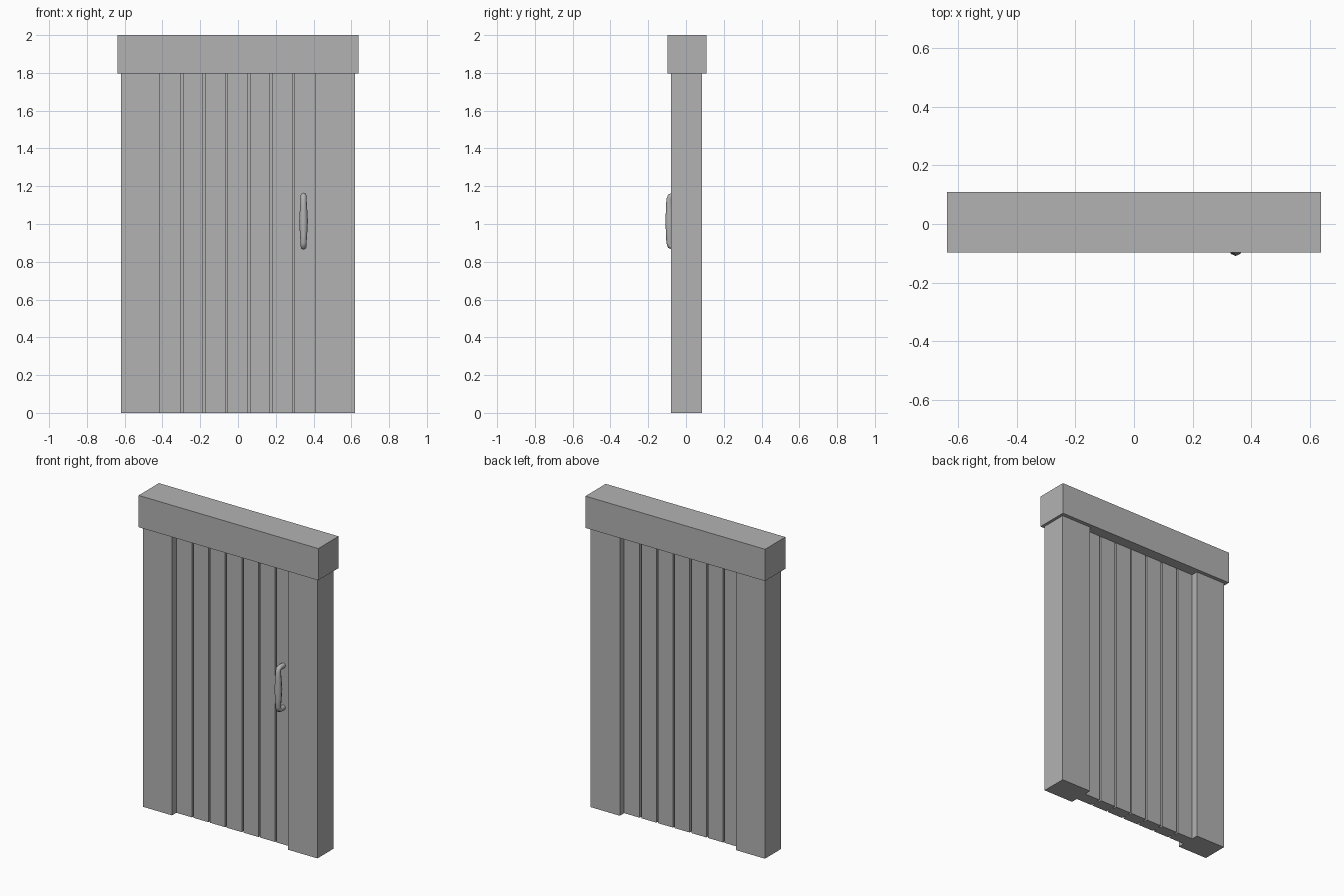
import bpy, bmesh, math
from mathutils import Vector

if "Cube" in bpy.data.objects:
    bpy.data.objects.remove(bpy.data.objects["Cube"])

grey = bpy.data.materials.new("plain_grey")
grey.diffuse_color = (0.45, 0.45, 0.45, 1)
grey.use_nodes = True
grey.node_tree.nodes["Principled BSDF"].inputs["Base Color"].default_value = grey.diffuse_color


def finish(name, bm):
    bmesh.ops.recalc_face_normals(bm, faces=bm.faces)
    mesh = bpy.data.meshes.new(name)
    bm.to_mesh(mesh)
    bm.free()
    mesh.materials.append(grey)
    obj = bpy.data.objects.new(name, mesh)
    bpy.context.collection.objects.link(obj)
    return obj


def box(name, lo, hi):
    bm = bmesh.new()
    bmesh.ops.create_cube(bm, size=1)
    for v in bm.verts:
        v.co = [lo[i] + (v.co[i] + 0.5) * (hi[i] - lo[i]) for i in range(3)]
    return finish(name, bm)


# Frame: two posts and a lintel
box("left_post", (-0.62, -0.08, 0), (-0.413, 0.085, 1.8))
box("right_post", (0.41, -0.08, 0), (0.62, 0.085, 1.8))
box("lintel", (-0.638, -0.097, 1.796), (0.638, 0.109, 2))

# Door: seven planks separated by narrow grooves over a thin core
pitch, gap = 0.1183, 0.011
for i in range(7):
    x = -0.0015 + (i - 3) * pitch
    half = (pitch - gap) / 2
    lo = x - half if i else -0.413
    hi = x + half if i < 6 else 0.41
    box(f"plank_{i + 1}", (lo, -0.036, 0), (hi, 0.041, 1.8))
box("door_core", (-0.413, -0.014, 0), (0.41, 0.019, 1.8))

# Handle: an eight-sided bar swept along a bent path, thicker mid-grip
half_path = [(-0.034, 0.135, 0.016), (-0.070, 0.135, 0.016),
             (-0.083, 0.130, 0.016), (-0.088, 0.115, 0.016),
             (-0.087, 0.070, 0.019)]
path = ([(y, -dz, r) for y, dz, r in half_path] + [(-0.086, 0, 0.023)]
        + half_path[::-1])
points = [Vector((0.347, y, 1.015 + dz)) for y, dz, r in path]
bm = bmesh.new()
rings = []
for i, p in enumerate(points):
    tangent = (points[min(i + 1, len(points) - 1)] - points[max(i - 1, 0)]).normalized()
    side = Vector((1, 0, 0))
    up = tangent.cross(side)
    rings.append([bm.verts.new(p + path[i][2] * (math.cos(a) * side + math.sin(a) * up))
                  for a in (k * math.tau / 8 for k in range(8))])
for a, b in zip(rings, rings[1:]):
    for k in range(8):
        bm.faces.new((a[k], a[(k + 1) % 8], b[(k + 1) % 8], b[k]))
bm.faces.new(rings[0])
bm.faces.new(rings[-1])
handle = finish("door_handle", bm)
bpy.context.view_layer.objects.active = handle
handle.select_set(True)
bpy.ops.object.shade_smooth_by_angle(angle=math.radians(50))
